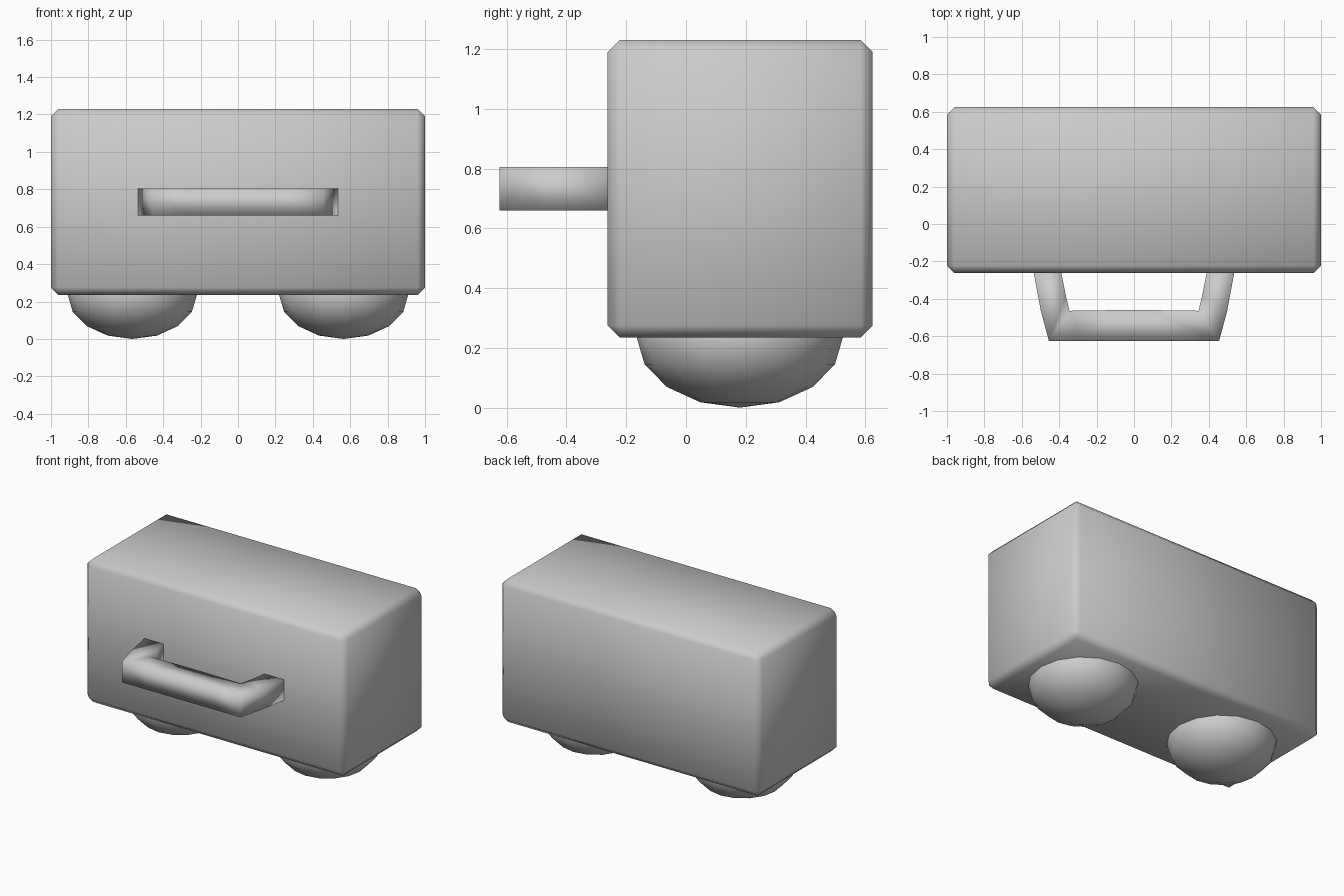
import bpy, bmesh

if "Cube" in bpy.data.objects:
    bpy.data.objects.remove(bpy.data.objects["Cube"])


def finish(name, bm):
    bmesh.ops.recalc_face_normals(bm, faces=bm.faces)
    for f in bm.faces:
        f.smooth = True
    mesh = bpy.data.meshes.new(name)
    bm.to_mesh(mesh)
    bm.free()
    ob = bpy.data.objects.new(name, mesh)
    bpy.context.collection.objects.link(ob)
    return ob


# Drawer body: chamfered box
bm = bmesh.new()
bmesh.ops.create_cube(bm, size=1)
bmesh.ops.scale(bm, vec=(2.0, 0.887, 0.995), verts=bm.verts)
bmesh.ops.translate(bm, vec=(0, 0.1815, 0.7325), verts=bm.verts)
bmesh.ops.bevel(bm, geom=bm.edges[:], offset=0.04, segments=1,
                profile=0.5, affect='EDGES')
finish("body", bm)

# Round feet sunk into the underside
for name, side in (("left_foot", -1), ("right_foot", 1)):
    bm = bmesh.new()
    bmesh.ops.create_uvsphere(bm, u_segments=16, v_segments=8, radius=1)
    bmesh.ops.scale(bm, vec=(0.345, 0.345, 0.235), verts=bm.verts)
    bmesh.ops.translate(bm, vec=(side * 0.565, 0.18, 0.235), verts=bm.verts)
    finish(name, bm)

# Pull handle: square bar swept along a splayed U (outer and inner outlines)
half = [((0.54, -0.24), (0.393, -0.24)),
        ((0.497, -0.47), (0.365, -0.38)),
        ((0.455, -0.625), (0.345, -0.464)),
        ((0.28, -0.625), (0.07, -0.46))]
path = half + [((-o[0], o[1]), (-i[0], i[1])) for o, i in reversed(half)]
bm = bmesh.new()
rings = []
for outer, inner in path:
    rings.append([bm.verts.new((*p, z)) for p, z in
                  ((outer, 0.66), (outer, 0.805), (inner, 0.805), (inner, 0.66))])
for a, b in zip(rings, rings[1:]):
    for k in range(4):
        n = (k + 1) % 4
        bm.faces.new((a[k], a[n], b[n], b[k]))
bm.faces.new(rings[0])
bm.faces.new(rings[-1])
finish("handle", bm)
